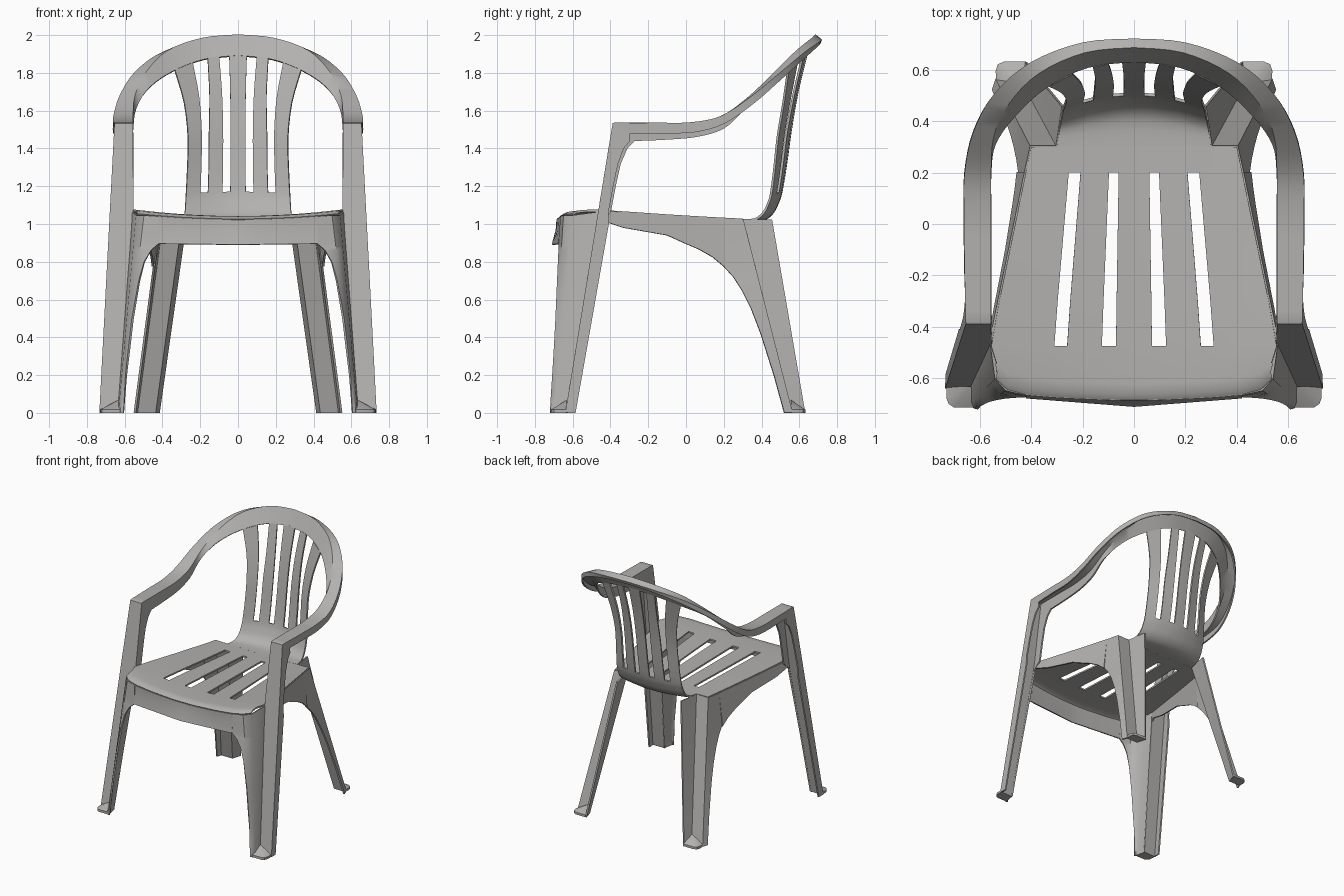
import bpy, bmesh, math
from mathutils import Vector as V

if "Cube" in bpy.data.objects:
    bpy.data.objects.remove(bpy.data.objects["Cube"])

plastic = bpy.data.materials.new("pale_grey_plastic")
plastic.diffuse_color = (0.45, 0.44, 0.43, 1)
plastic.use_nodes = True
plastic.node_tree.nodes["Principled BSDF"].inputs["Base Color"].default_value = plastic.diffuse_color


def finish(name, bm, thick=0.012):
    """Mirror a right half, give it wall thickness, shade smooth with sharp edges."""
    me = bpy.data.meshes.new(name)
    bmesh.ops.remove_doubles(bm, verts=bm.verts, dist=0.0005)
    bmesh.ops.recalc_face_normals(bm, faces=bm.faces)
    bm.to_mesh(me)
    bm.free()
    me.materials.append(plastic)
    ob = bpy.data.objects.new(name, me)
    bpy.context.collection.objects.link(ob)
    bpy.ops.object.select_all(action='DESELECT')
    ob.select_set(True)
    bpy.context.view_layer.objects.active = ob
    m = ob.modifiers.new("mirror", 'MIRROR')
    m.use_clip = True
    if thick:
        s = ob.modifiers.new("wall", 'SOLIDIFY')
        s.thickness = thick
        s.offset = 0
    for mod in list(ob.modifiers):
        bpy.ops.object.modifier_apply(modifier=mod.name)
    bpy.ops.object.shade_smooth_by_angle(angle=math.radians(35))
    return ob


def sheet(name, rows, keep=lambda r, c: True, thick=0.012):
    """Skin a grid of points, leaving out the cells that keep() rejects."""
    bm = bmesh.new()
    vs = [[bm.verts.new(p) for p in row] for row in rows]
    for r in range(len(rows) - 1):
        for c in range(len(rows[0]) - 1):
            if keep(r, c):
                bm.faces.new((vs[r][c], vs[r][c + 1], vs[r + 1][c + 1], vs[r + 1][c]))
    bmesh.ops.delete(bm, geom=[v for v in bm.verts if not v.link_faces], context='VERTS')
    return finish(name, bm, thick)


def smooth_rows(rows, n):
    """Catmull-Rom resampling from row to row."""
    rows = [[V(p) for p in r] for r in rows]
    out = []
    for i in range(len(rows) - 1):
        quad = [rows[max(i - 1, 0)], rows[i], rows[i + 1], rows[min(i + 2, len(rows) - 1)]]
        for k in range(n):
            t = k / n
            out.append([0.5 * (2 * b + (c - a) * t + (2 * a - 5 * b + 4 * c - d) * t * t
                               + (3 * b - a - 3 * c + d) * t ** 3)
                        for a, b, c, d in zip(*quad)])
    return out + [rows[-1]]


def interp(x, pts):
    """Piecewise linear lookup."""
    for (x0, y0), (x1, y1) in zip(pts, pts[1:]):
        if x <= x1:
            return y0 + (y1 - y0) * max(0, (x - x0) / (x1 - x0))
    return pts[-1][1]


def mix(a, b, t):
    return V(a) + (V(b) - V(a)) * t


# Seat: column lines run front to back, the cells between them make the slots
FRONT = [0, .07, .125, .26, .31, .42, .495, .555]
BACK = [0, .058, .093, .20, .245, .30, .35, .40]


def seat_point(c, y):
    t = (y + .45) / .75
    x = FRONT[c] + (BACK[c] - FRONT[c]) * max(0, t)
    base = interp(y, [(-.45, 1.035), (.3, 1.015)])
    return V((x, y, base + .035 * (x / .55) ** 2 * (1 - .6 * max(0, t))))


NOSE = [(0, -.68), (.07, -.68), (.125, -.678), (.26, -.672), (.31, -.669),
        (.42, -.66), (.492, -.64), (.535, -.60)]
nose_z = lambda x: 1.022 + .03 * (x / .55) ** 2
seat_rows = [[V((x, y, nose_z(x))) for x, y in NOSE],
             [V((x * .995, y + .02, nose_z(x) + .013)) for x, y in NOSE],
             [V((x, y + .06, 1.036 + .035 * (x / .55) ** 2)) for x, y in NOSE]]
seat_rows += [[seat_point(c, y) for c in range(8)] for y in (-.475, -.3, -.1, .1, .2, .3)]
sheet("seat", seat_rows, lambda r, c: not (c in (1, 3) and 3 <= r <= 6))

# Backrest: bends up out of the seat; (centre y, z), (edge x, y, z)
SPINE = [(.30, 1.015, .30, .30, 1.02), (.40, 1.02, .29, .365, 1.025),
         (.455, 1.055, .282, .41, 1.06), (.485, 1.11, .278, .435, 1.11),
         (.505, 1.17, .275, .45, 1.16), (.53, 1.32, .268, .468, 1.3),
         (.555, 1.5, .265, .485, 1.46), (.59, 1.7, .285, .515, 1.64),
         (.637, 1.895, .335, .54, 1.815)]
# slat edges as a share of the half width, near the seat and at the top
LOW = [BACK[c] / .30 for c in range(6)]
MID = [0, .15, .30, .58, .73, 1]
TOP = [0, .14, .30, .48, .72, 1]
back_rows = []
for i, (yc, zc, xe, ye, ze) in enumerate(SPINE):
    row = []
    for c in range(6):
        u = interp(i, [(0, LOW[c]), (4, MID[c]), (6, MID[c]), (8, TOP[c])])
        row.append((xe * u, yc + (ye - yc) * u * u, zc + (ze - zc) * u * u))
    back_rows.append(row)
sheet("backrest", smooth_rows(back_rows, 3), lambda r, c: not (c in (1, 3) and r >= 12))

# Front apron under the seat nose
apron = []
for i in range(9):
    x = .42 * i / 8
    y = interp(x, NOSE)
    low = V((x, interp(x, [(0, -.705), (.42, -.672)]), interp(x, [(0, .89), (.42, .895)])))
    top = V((x, y, nose_z(x)))
    apron.append([top, mix(top, low, .4) + V((0, .006, 0)), low])
sheet("front_apron", apron)

# Front leg: inner flange that continues the apron
INNER_X = [(0, .605), (.2, .592), (.5, .557), (.7, .522), (.8, .495), (.86, .46), (.895, .42)]
leg = []
for z in (0, .1, .2, .35, .5, .6, .7, .76, .8, .83, .86, .88, .895, .97, 1.045):
    t = 1 - z / 1.045
    xi = interp(z, INNER_X)
    a = V((xi, -.66 - .055 * t, z if z < 1 else nose_z(.42)))
    c = mix((.535, -.60, z), (.628, -.695, z), t)
    b = mix((.495, -.643, z), (.62, -.712, z), t)
    b.x = max(b.x, xi + .004)
    d = mix((.555, -.452, z + (.02 if z > 1 else 0)), (.632, -.635, z), t)
    leg.append([a, b, c, d])
sheet("front_leg_flange", leg)

# Arm channel: leg post, arm rest and back hoop (outer lip, outer, inner, inner lip)
arm = []
for z in (0, .25, .5, .75, 1.0, 1.06, 1.2, 1.32, 1.40, 1.45):
    t = z / 1.53
    front = -.635 + .25 * t
    rear = interp(z, [(0, -.585), (1.05, -.40), (1.2, -.372), (1.32, -.345), (1.40, -.31), (1.45, -.27)])
    xo, xi = .73 - .08 * t, interp(z, [(0, .632), (1.05, .558), (1.53, .56)])
    lip = front + .008 if z < 1.02 else rear
    zl = min(z, 1.44)
    arm.append([(xo - .003, front + (rear - front) * (1 if z < 1.02 else .8), zl),
                (xo, front, z), (xi, front, z), (xi, lip, zl)])
arm.append([(.65, -.30, 1.475), (.65, -.385, 1.53), (.56, -.385, 1.53), (.56, -.24, 1.44)])
hoop = [
    [(.65, -.29, 1.478), (.65, -.38, 1.532), (.56, -.38, 1.532), (.56, -.23, 1.441)],
    [(.655, -.15, 1.48), (.655, -.15, 1.532), (.56, -.15, 1.532), (.56, -.13, 1.445)],
    [(.656, .04, 1.485), (.656, .03, 1.535), (.56, .03, 1.535), (.56, .05, 1.46)],
    [(.654, .20, 1.53), (.655, .19, 1.57), (.56, .19, 1.57), (.56, .20, 1.505)],
    [(.62, .36, 1.64), (.623, .35, 1.675), (.548, .34, 1.675), (.543, .31, 1.61)],
    [(.54, .50, 1.765), (.543, .50, 1.80), (.487, .47, 1.80), (.465, .42, 1.725)],
    [(.40, .62, 1.875), (.402, .623, 1.905), (.37, .588, 1.915), (.34, .535, 1.81)],
    [(.20, .69, 1.94), (.20, .70, 1.962), (.19, .668, 1.98), (.18, .612, 1.87)],
    [(0, .705, 1.955), (0, .715, 1.975), (0, .687, 1.998), (0, .635, 1.89)]]
sheet("arm_and_hoop", arm + smooth_rows(hoop, 4))

# Side apron below the seat edge
side = []
for y in (-.45, -.33, -.2, -.1, 0, .07, .14, .2):
    top = seat_point(7, y)
    low = interp(y, [(-.45, 1.02), (-.33, .98), (-.1, .94), (0, .895), (.07, .865), (.14, .825), (.2, .775)])
    side.append([top, (top.x + .12 * (top.z - low), y, low)])
sheet("side_apron", side)

# Rear leg: outer wall, rear face and inner wall stepping back to the seat bend
rear_leg = []
for z in (0, .2, .42, .55, .65, .72, .775, 1.022):
    t = 1 - z / 1.022
    y0 = interp(z, [(0, .52), (.2, .465), (.42, .395), (.55, .345), (.65, .295), (.72, .25), (.775, .2)])
    q1 = mix((.40, .30, z), (.535, .56, z), t)
    q0 = V((q1.x + .012, y0, z)) if z < 1 else seat_point(7, .2)
    rear_leg.append([q0, q1, mix((.30, .30, z), (.44, .56, z), t),
                     mix((.275, .455, z), (.42, .63, z), t)])
sheet("rear_leg", rear_leg)


# Feet: floor pads sloping up into the leg corner
def foot(name, base, apex):
    bm = bmesh.new()
    lo = [bm.verts.new((x, y, 0)) for x, y in base]
    hi = [bm.verts.new((x, y, .018)) for x, y in base]
    top = bm.verts.new(apex)
    bm.faces.new(lo)
    n = len(base)
    for i in range(n):
        j = (i + 1) % n
        bm.faces.new((lo[i], lo[j], hi[j], hi[i]))
        bm.faces.new((hi[i], hi[j], top))
    finish(name, bm, 0)


foot("front_foot", [(.61, -.713), (.70, -.713), (.72, -.70), (.728, -.68), (.73, -.63), (.63, -.63)],
     (.634, -.632, .068))
foot("rear_foot", [(.535, .555), (.44, .555), (.42, .632), (.505, .632), (.53, .62), (.538, .595)],
     (.44, .556, .068))
